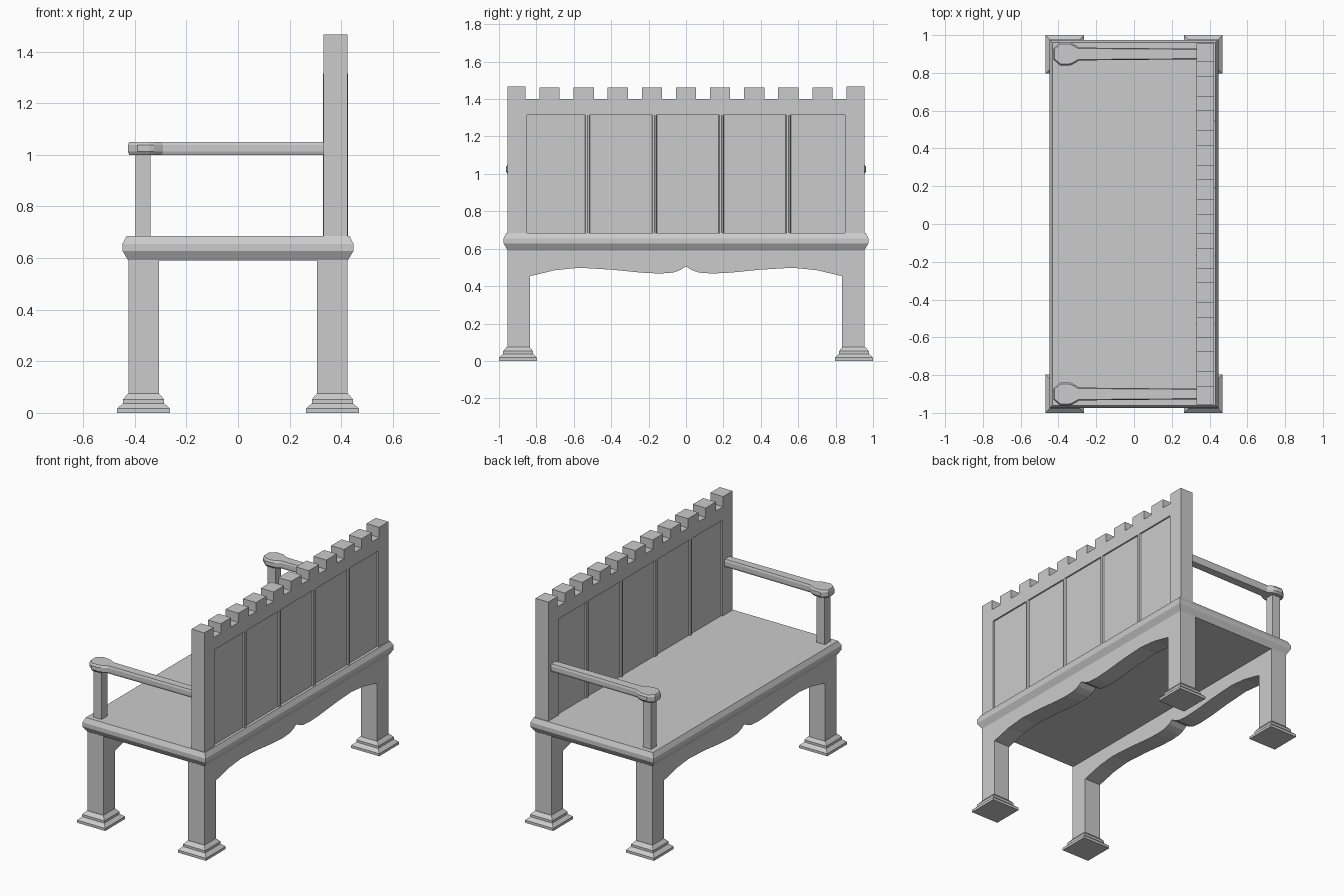
import bpy, bmesh
from math import cos, sin, pi

if "Cube" in bpy.data.objects:
    bpy.data.objects.remove(bpy.data.objects["Cube"])


def finish(name, bm):
    bmesh.ops.recalc_face_normals(bm, faces=bm.faces)
    me = bpy.data.meshes.new(name)
    bm.to_mesh(me)
    bm.free()
    ob = bpy.data.objects.new(name, me)
    bpy.context.collection.objects.link(ob)
    return ob


def loft(name, rings):
    """Join equal-length rings of 3D points and cap both ends."""
    bm = bmesh.new()
    vs = [[bm.verts.new(p) for p in r] for r in rings]
    n = len(vs[0])
    for a, b in zip(vs, vs[1:]):
        for i in range(n):
            j = (i + 1) % n
            bm.faces.new((a[i], a[j], b[j], b[i]))
    bm.faces.new(vs[0])
    bm.faces.new(vs[-1])
    return finish(name, bm)


def extrude_x(name, outline, x0, x1):
    return loft(name, [[(x, y, z) for y, z in outline] for x in (x0, x1)])


def stack(name, cx, cy, levels):
    """Stacked rectangles: each level is (half x, half y, z)."""
    corners = ((-1, -1), (1, -1), (1, 1), (-1, 1))
    return loft(name, [[(cx + a * hx, cy + b * hy, z) for a, b in corners]
                       for hx, hy, z in levels])


# Seat with moulded edge
stack("seat", 0, 0, [(0.425, 0.953, 0.59), (0.448, 0.975, 0.628),
                     (0.448, 0.975, 0.655), (0.432, 0.96, 0.685)])

# Leg frames with a scalloped apron, plus stepped feet
half = [(0.955, 0.592), (0.955, 0.06), (0.835, 0.06), (0.835, 0.453),
        (0.70, 0.485), (0.57, 0.498), (0.40, 0.488), (0.24, 0.472),
        (0.14, 0.467), (0.07, 0.472), (0.03, 0.486)]
frame = half + [(0, 0.505)] + [(-y, z) for y, z in reversed(half)]
for side, s in (("front", -1), ("back", 1)):
    extrude_x(side + "_legs_and_apron", frame, s * 0.425, s * 0.307)
    for end, t in (("left", 1), ("right", -1)):
        steps = [(0.102, 0), (0.102, 0.017), (0.08, 0.037), (0.08, 0.052), (0.06, 0.075)]
        stack(f"{side}_{end}_foot", s * 0.366, t * 0.898, [(h, h, z) for h, z in steps])

# Backrest frame with battlement top, open in the middle
top = []
for k in range(-5, 6):
    c = k * 0.1824
    a, b = max(c - 0.054, -0.955), min(c + 0.054, 0.955)
    h = 1.467 if abs(k) == 5 else 1.461
    top += [(a, 1.40), (a, h), (b, h), (b, 1.40)]
top = top[1:-1]
outline = [(-0.955, 0.68)] + top + [(0.955, 0.68), (0.85, 0.68), (0.85, 1.315),
                                    (-0.85, 1.315), (-0.85, 0.68)]
extrude_x("backrest_frame", outline, 0.331, 0.424)

# Recessed panel and rounded dividers on both faces
stack("backrest_panel", 0.3775, 0, [(0.0365, 0.85, 0.68), (0.0365, 0.85, 1.315)])
for i in range(4):
    y = (i - 1.5) * 0.358 + 0.01
    for side, x in (("front", 0.341), ("back", 0.414)):
        loft(f"{side}_divider_{i + 1}",
             [[(x + 0.012 * cos(k * pi / 4), y + 0.014 * sin(k * pi / 4), z)
               for k in range(8)] for z in (0.68, 1.315)])

# Armrests: paddle-shaped rail with an octagonal end, on a square post
rail = [(0.335, 0.028), (-0.29, 0.034), (-0.325, 0.056), (-0.345, 0.062), (-0.39, 0.062),
        (-0.426, 0.03)]
rail += [(x, -w) for x, w in reversed(rail)]
for end, t in (("left", 1), ("right", -1)):
    levels = [(0.86, 1.0), (1.0, 1.012), (1.0, 1.038), (0.86, 1.05)]
    loft(end + "_armrest",
         [[((x if x > 0 else -0.366 + (x + 0.366) * (0.5 + f / 2)), t * 0.9 + w * f, z)
           for x, w in rail] for f, z in levels])
    stack(end + "_arm_post", -0.368, t * 0.9, [(0.029, 0.029, 0.68), (0.029, 0.029, 1.01)])
